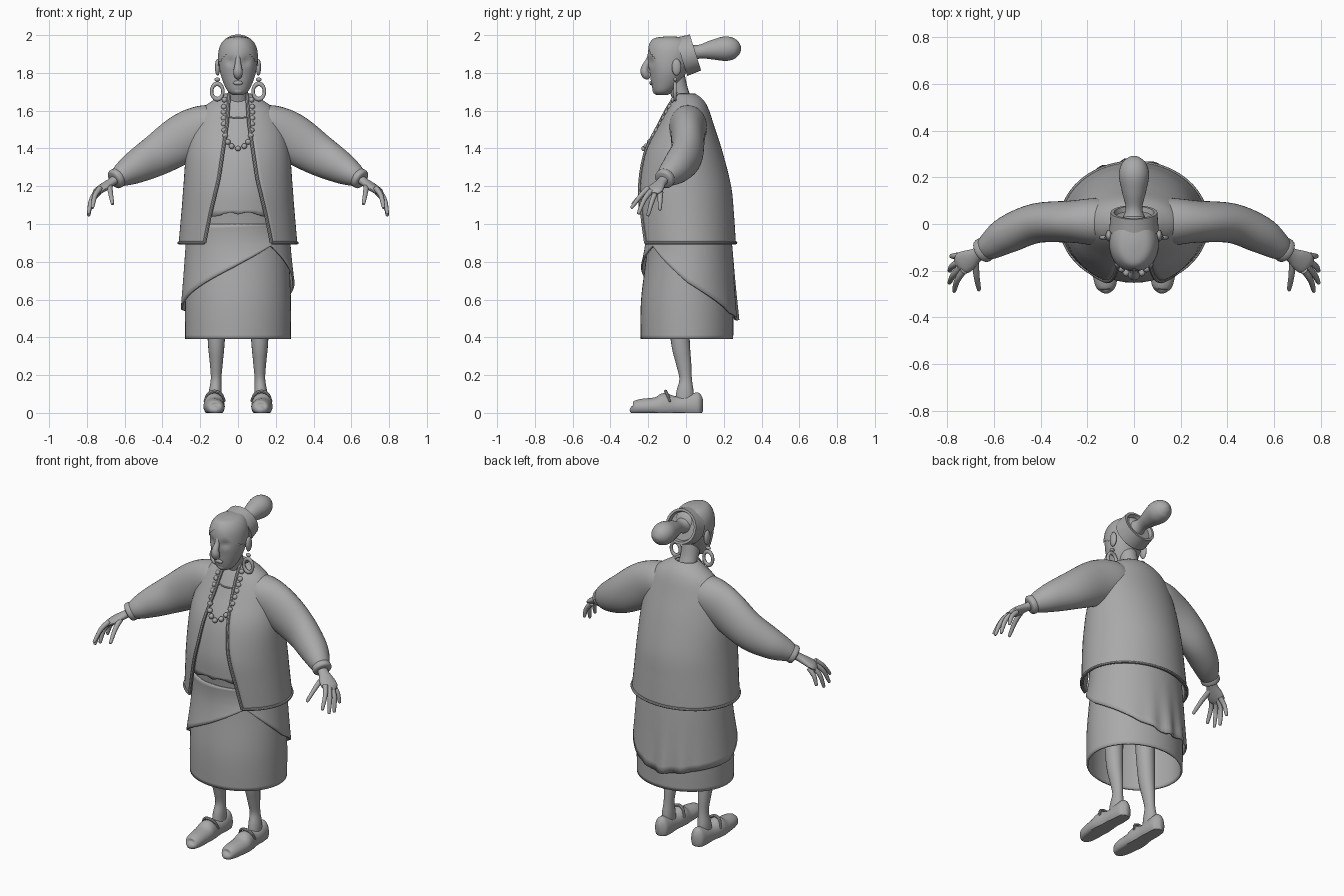
import bpy, bmesh, math
from mathutils import Vector

cube = bpy.data.objects.get("Cube")
if cube:
    bpy.data.objects.remove(cube)

grey = bpy.data.materials.new("plain_grey")
grey.use_nodes = True
grey.diffuse_color = (0.4, 0.4, 0.4, 1)
grey.node_tree.nodes["Principled BSDF"].inputs["Base Color"].default_value = (0.4, 0.4, 0.4, 1)
parts = []


def finish(obj, name, mirror=False, thick=0):
    obj.name = name
    obj.data.materials.clear()
    obj.data.materials.append(grey)
    if thick:
        obj.modifiers.new("thickness", 'SOLIDIFY').thickness = thick
    if mirror:
        obj.modifiers.new("mirror", 'MIRROR')
    parts.append(obj)
    return obj


def smooth(rows, k=5):
    """Catmull-Rom interpolation of any list of equal-length tuples."""
    out = []
    last = len(rows) - 1
    for i in range(last):
        a, b, c, d = (rows[max(0, min(last, j))] for j in (i - 1, i, i + 1, i + 2))
        for s in range(k):
            t = s / k
            out.append([q + t / 2 * (r - p + t * (2 * p - 5 * q + 4 * r - e + t * (3 * (q - r) + e - p)))
                        for p, q, r, e in zip(a, b, c, d)])
    out.append(list(rows[-1]))
    return out


def surface(name, grid, closed=True, caps=False, **kw):
    bm = bmesh.new()
    vs = [[bm.verts.new((p[0], p[1], max(0, p[2]))) for p in row] for row in grid]
    n = len(grid[0])
    for r0, r1 in zip(vs, vs[1:]):
        for j in range(n if closed else n - 1):
            m = (j + 1) % n
            bm.faces.new((r0[j], r0[m], r1[m], r1[j]))
    if caps:
        bm.faces.new(vs[0])
        bm.faces.new(vs[-1])
    bmesh.ops.recalc_face_normals(bm, faces=bm.faces)
    mesh = bpy.data.meshes.new(name)
    bm.to_mesh(mesh)
    bm.free()
    obj = bpy.data.objects.new(name, mesh)
    bpy.context.collection.objects.link(obj)
    return finish(obj, name, **kw)


def tube(name, rows, k=5, n=20, ref=None, axis=None, **kw):
    """Rows are x, y, z, sideways radius, other radius."""
    rows = smooth([r if len(r) == 5 else (*r, r[3]) for r in rows], k)
    pts = [Vector(r[:3]) for r in rows]
    whole = (pts[-1] - pts[0]).normalized()
    ref = Vector(ref or ((0, 1, 0) if abs(whole.z) > 0.8 else (0, 0, 1)))
    grid = []
    for i, r in enumerate(rows):
        t = Vector(axis) if axis else pts[min(i + 1, len(pts) - 1)] - pts[max(i - 1, 0)]
        side = t.cross(ref).normalized()
        up = side.cross(t).normalized()
        grid.append([pts[i] + side * r[3] * math.cos(a) + up * r[4] * math.sin(a)
                     for a in (math.tau * j / n for j in range(n))])
    return surface(name, grid, caps=True, **kw)


def at(row, a, grow=0):
    """Point on a z, half width, front, back outline; angle 0 faces front."""
    z, rx, yf, yb = row
    return Vector(((rx + grow) * math.sin(a),
                   (yf + yb) / 2 - ((yb - yf) / 2 + grow) * math.cos(a), z))


def stack(rows, n=48, grow=0):
    return [[at(r, math.tau * j / n, grow) for j in range(n)] for r in rows]


def lerp(table, x):
    for (x0, y0), (x1, y1) in zip(table, table[1:]):
        if x <= x1:
            return y0 + (y1 - y0) * max(0, x - x0) / (x1 - x0)
    return table[-1][1]


def ball(name, loc, size, seg=16, **kw):
    bpy.ops.mesh.primitive_uv_sphere_add(segments=seg, ring_count=seg // 2, radius=1)
    obj = bpy.context.object
    for v in obj.data.vertices:
        v.co = Vector(loc) + Vector([c * s for c, s in zip(v.co, size)])
    return finish(obj, name, **kw)


# Shirt and open jacket share one torso outline
torso = smooth([(.9, .31, -.255, .26), (1.05, .297, -.262, .25), (1.2, .285, -.26, .235),
                (1.38, .27, -.22, .19), (1.52, .235, -.148, .145), (1.61, .185, -.1, .115),
                (1.66, .12, -.07, .085), (1.69, .065, -.052, .045)], 6)
shirt = stack([r for r in torso if 1.04 < r[0] < 1.67], grow=-.012)
for j, p in enumerate(shirt[0]):
    p.z += .012 * math.sin(j * 1.1)
surface("shirt", shirt, thick=.012)

gap = [(.9, .175), (1.05, .145), (1.24, .1), (1.53, .057), (1.69, .045)]
jacket = []
for r in torso:
    a0 = math.asin(lerp(gap, r[0]) / r[1])
    jacket.append([at(r, a0 + (math.tau - 2 * a0) * j / 56, .004) for j in range(57)])
surface("jacket", jacket, closed=False, thick=.014)
tube("jacket_front_trim", [(*r[0], .009) for r in jacket], k=1, n=8, ref=(0, 1, 0), mirror=True)
tube("jacket_hem_trim", [(*p, .008) for p in jacket[0]], k=1, n=8, ref=(0, 0, 1))
tube("neckline", [(.075 * math.sin(a), -.115 + .012 * a * a, 1.562 + .01 * a * a, .004)
                  for a in (-1, -.5, 0, .5, 1)], n=8)

# Sleeves and cuffs
tube("sleeves", [(.06, .01, 1.545, .07, .07), (.15, .01, 1.52, .1, .115), (.27, .01, 1.465, .09, .13),
                 (.42, .003, 1.37, .085, .112), (.54, -.045, 1.302, .08, .088),
                 (.61, -.09, 1.262, .062, .064), (.645, -.112, 1.242, .045, .045)],
     n=32, mirror=True)
tube("cuffs", [(.63, -.102, 1.25, .045), (.636, -.106, 1.246, .053),
               (.652, -.117, 1.236, .053), (.658, -.121, 1.232, .042)], mirror=True)

# Hands
tube("palms", [(.63, -.105, 1.25, .03, .026), (.67, -.13, 1.222, .03, .022),
               (.71, -.155, 1.195, .045, .021), (.74, -.17, 1.175, .047, .018),
               (.757, -.178, 1.16, .03, .01)], mirror=True)
fingers = {
    "index_fingers": [(.73, -.2, 1.19), (.757, -.24, 1.15), (.77, -.285, 1.09)],
    "middle_fingers": [(.745, -.185, 1.175), (.775, -.22, 1.13), (.79, -.25, 1.06)],
    "ring_fingers": [(.745, -.16, 1.17), (.778, -.18, 1.12), (.79, -.2, 1.05)],
    "little_fingers": [(.735, -.135, 1.17), (.768, -.137, 1.13), (.783, -.138, 1.08)],
    "thumbs": [(.68, -.155, 1.205), (.675, -.22, 1.165), (.665, -.278, 1.11)]}
for name, (a, b, c) in fingers.items():
    end = Vector(c) + (Vector(c) - Vector(b)).normalized() * .008
    tube(name, [(*a, .015), (*b, .013), (*c, .009), (*end, .002)], n=12, mirror=True)

# Skirt with a wrapped diagonal layer
skirt = smooth([(.39, .28, -.24, .25), (.6, .28, -.238, .25), (.9, .268, -.205, .235),
                (1.1, .255, -.225, .205)], 6)
surface("skirt", stack(skirt), thick=.01)
hem = [(0, .785), (.65, .885), (1.57, .69), (2.6, .53), (3.14, .49), (4, .53), (4.71, .55), (6.29, .785)]
wrap = []
for i in range(13):
    row = []
    for j in range(96):
        a = math.tau * j / 96
        t = i / 12
        z = 1.0 + (lerp(hem, a) - 1.0) * t
        r = [z] + [lerp([(q[0], q[c]) for q in skirt], z) for c in (1, 2, 3)]
        fold = .012 * math.sin(16 * a) * math.exp(-((a - 3.3) / .5) ** 2) * t ** 3
        row.append(at(r, a, .008 + .014 * t * t + fold))
    wrap.append(row)
surface("wrapped_skirt_layer", wrap, thick=.01)

# Legs and shoes
tube("legs", [(.11, -.04, .85, .06), (.113, -.04, .6, .055), (.115, -.03, .38, .045, .05),
              (.115, -.012, .26, .034, .04), (.116, -.002, .18, .028, .033),
              (.12, -.005, .11, .034, .046), (.122, -.01, .04, .035, .05)], mirror=True)
tube("shoes", [(.12, -.292, .03, .006, .006), (.12, -.28, .025, .035, .032), (.122, -.24, .03, .05, .043),
               (.126, -.16, .033, .056, .05), (.126, -.115, .037, .055, .068),
               (.124, -.05, .035, .048, .052), (.122, .03, .038, .045, .064),
               (.122, .07, .04, .038, .066), (.122, .09, .04, .012, .03)], n=28, mirror=True)
tube("shoe_straps", [(.07, -.085, .06, .006), (.09, -.1, .1, .008), (.124, -.108, .114, .009),
                     (.158, -.1, .1, .008), (.177, -.085, .06, .006)], n=8, ref=(0, 1, 0), mirror=True)

# Head with eye hollows
tube("neck", [(0, .005, 1.55, .075, .06), (0, -.01, 1.63, .058, .05),
              (0, -.035, 1.7, .052, .048), (0, -.06, 1.78, .055, .055)])
skull = smooth([(1.682, .025, -.155, -.1), (1.7, .052, -.172, -.07), (1.74, .074, -.183, -.03),
                (1.8, .094, -.192, .0), (1.86, .1, -.203, .025), (1.92, .096, -.2, .035),
                (1.96, .08, -.185, .02), (1.984, .053, -.16, -.01), (1.993, .01, -.1, -.07)])
head = stack(skull)
for row in head:
    for p in row:
        if p.y < -.08:
            p.y += .013 * math.exp(-((abs(p.x) - .042) / .022) ** 2 - ((p.z - 1.86) / .022) ** 2)
surface("head", head, caps=True)
tube("nose", [(0, -.19, 1.9, .01), (0, -.2, 1.865, .014), (0, -.216, 1.83, .02),
              (0, -.219, 1.805, .025, .022), (0, -.208, 1.783, .02), (0, -.195, 1.77, .006)], n=16)
ball("lips", (0, -.184, 1.747), (.026, .01, .012))
ball("chin", (0, -.155, 1.707), (.03, .022, .022))
ball("ears", (.108, -.05, 1.83), (.014, .025, .045), mirror=True)

# Hair swept back from the brow, band and bun
hair = surface("hair", stack(skull, n=96, grow=.006), caps=True)
bm = bmesh.new()
bm.from_mesh(hair.data)
low = [f for f in bm.faces if f.calc_center_median().z
       < 1.965 - 1.1 * abs(f.calc_center_median().x) - .3 * max(0, f.calc_center_median().y + .12)]
bmesh.ops.delete(bm, geom=low, context='FACES')
bm.to_mesh(hair.data)
bm.free()
tube("hair_band", [(0, -.025, 1.885, .106), (0, .05, 1.908, .1), (0, .05, 1.908, .086),
                   (0, .03, 1.902, .08)], k=1, n=40, axis=(0, .95, .3))
tube("hair_bun", [(0, .02, 1.905, .05), (0, .07, 1.912, .036), (0, .14, 1.922, .052),
                  (0, .21, 1.928, .065), (0, .26, 1.925, .052), (0, .285, 1.922, .024),
                  (0, .291, 1.921, .004)], n=28)

# Earrings
for side, x in (("left", .11), ("right", -.11)):
    bpy.ops.mesh.primitive_torus_add(major_radius=.03, minor_radius=.009, major_segments=32,
                                     minor_segments=10, location=(x, -.058, 1.702),
                                     rotation=(math.pi / 2, 0, 0))
    bpy.context.object.scale = (1, 1.35, 1)
    finish(bpy.context.object, side + "_earring_hoop")
ball("earring_studs", (.11, -.057, 1.765), (.016, .01, .01), mirror=True)

# Bead necklace resting on the chest
chain = smooth([(.07, -.06, 1.67), (.076, -.095, 1.6), (.074, -.14, 1.52), (.066, -.175, 1.46),
                (.038, -.207, 1.415), (0, -.222, 1.4)], 8)
step, travelled, last = .036, 0, Vector(chain[-1])
beads = [last]
for p in reversed(chain):
    travelled += (Vector(p) - last).length
    last = Vector(p)
    if travelled >= step:
        travelled -= step
        beads.append(last)
for i, p in enumerate(beads):
    ball("necklace_bead_%d" % i, p, (.015,) * 3, seg=12, mirror=i > 0)

# Smooth shading with sharp rims
bpy.ops.object.select_all(action='DESELECT')
for obj in parts:
    obj.select_set(True)
bpy.context.view_layer.objects.active = parts[0]
bpy.ops.object.shade_smooth_by_angle(angle=math.radians(40))
